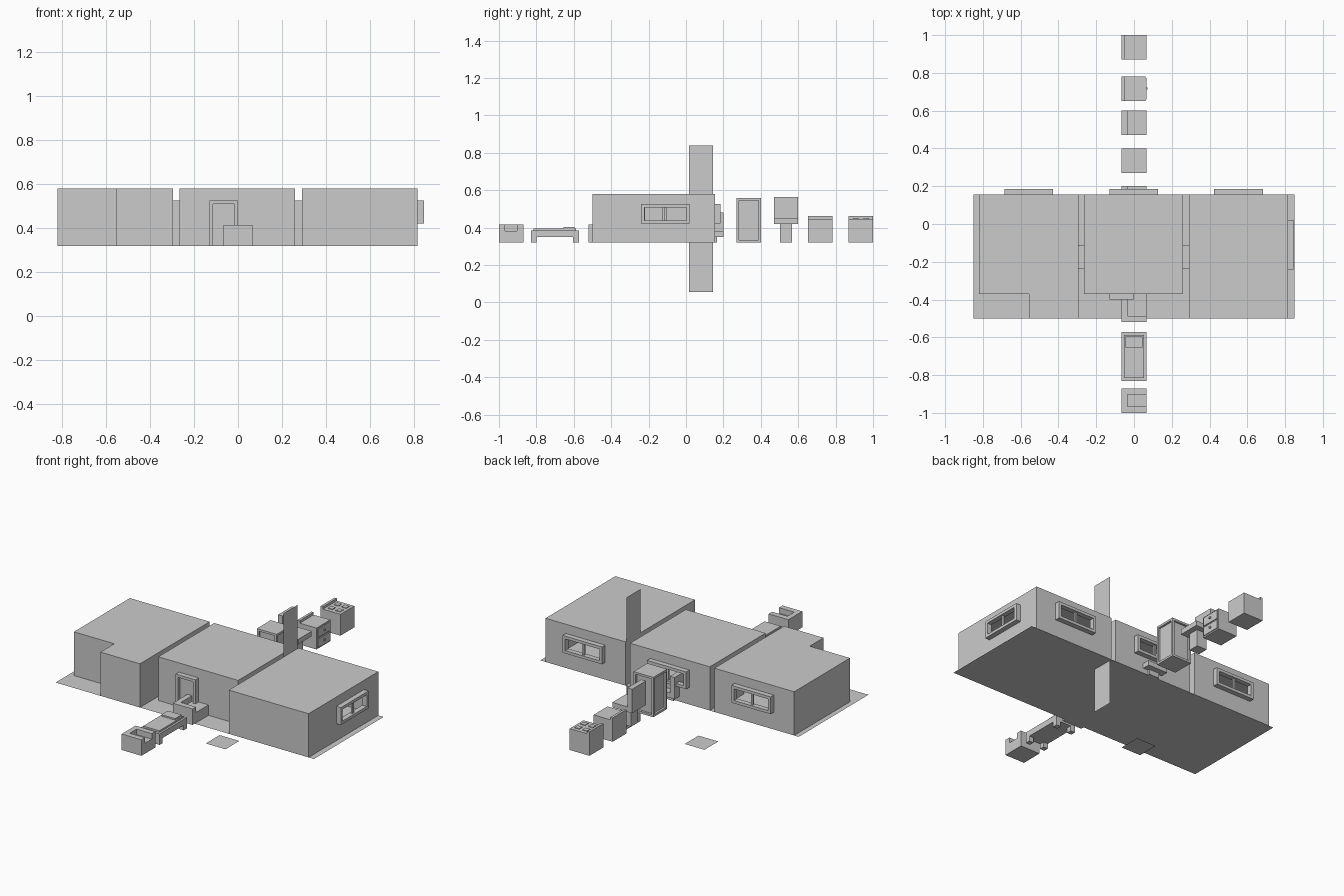
import bpy, bmesh
from mathutils import Vector

if "Cube" in bpy.data.objects:
    bpy.data.objects.remove(bpy.data.objects["Cube"])

B = 0.32      # floor level
TOP = 0.58    # ceiling level


def finish(name, bm):
    me = bpy.data.meshes.new(name)
    bm.to_mesh(me)
    bm.free()
    ob = bpy.data.objects.new(name, me)
    bpy.context.collection.objects.link(ob)
    return ob


def add_box(bm, x0, x1, y0, y1, z0, z1):
    v = [bm.verts.new((x, y, z)) for z in (z0, z1)
         for x, y in ((x0, y0), (x1, y0), (x1, y1), (x0, y1))]
    for f in ((3, 2, 1, 0), (4, 5, 6, 7), (0, 1, 5, 4),
              (1, 2, 6, 5), (2, 3, 7, 6), (3, 0, 4, 7)):
        bm.faces.new([v[i] for i in f])


def boxes(name, *parts):
    bm = bmesh.new()
    for p in parts:
        add_box(bm, *p)
    return finish(name, bm)


def sheet(name, *pts):
    bm = bmesh.new()
    bm.faces.new([bm.verts.new(p) for p in pts])
    return finish(name, bm)


def room(name, outline, holes):
    """Thin shell: outline runs counter-clockwise, holes = {wall: (u0, u1, z0, z1)}"""
    bm = bmesh.new()
    n = len(outline)
    for i in range(n):
        a, b = Vector(outline[i]), Vector(outline[(i + 1) % n])
        length = (b - a).length
        d = (b - a) / length
        us, zs = [0, length], [B, TOP]
        h = holes.get(i)
        if h:
            us, zs = sorted({0, length, h[0], h[1]}), sorted({B, TOP, h[2], h[3]})
        for u0, u1 in zip(us, us[1:]):
            for z0, z1 in zip(zs, zs[1:]):
                if h and u0 == h[0] and z0 == h[2]:
                    continue
                bm.faces.new([bm.verts.new((*(a + d * u), z)) for u, z in
                              ((u0, z0), (u1, z0), (u1, z1), (u0, z1))])
    bm.faces.new([bm.verts.new((*p, TOP)) for p in outline])
    bmesh.ops.remove_doubles(bm, verts=bm.verts, dist=1e-5)
    return finish(name, bm)


def frame(name, axis, c, w, depth0, z0, z1, rim, mullion=False):
    """Frame filling the wall thickness; axis is the direction of its width"""
    a, b, d0, d1 = c - w / 2, c + w / 2, depth0, depth0 + 0.03
    bars = [(a, a + rim, z0, z1), (b - rim, b, z0, z1), (a + rim, b - rim, z1 - rim, z1)]
    if mullion:
        bars += [(a + rim, b - rim, z0, z0 + rim), (c - 0.006, c + 0.006, z0 + rim, z1 - rim)]
    parts = []
    for i, (u0, u1, p, q) in enumerate(bars):
        e0, e1 = (d0 + 0.01, d1 - 0.01) if i == 4 else (d0, d1)
        parts.append((u0, u1, e0, e1, p, q) if axis == 'x' else (e0, e1, u0, u1, p, q))
    return boxes(name, *parts)


# Floor and loose panels
sheet("ground_floor", (-.85, -.5, B), (.85, -.5, B), (.85, .155, B), (-.85, .155, B))
sheet("small_tile", (-.135, -.11, 0), (-.005, -.11, 0), (-.005, .02, 0), (-.135, .02, 0))
sheet("tall_panel", (.29, .015, .055), (.29, .145, .055), (.29, .145, .84), (.29, .015, .84))

# Rooms
WZ, DZ = (.422, .525), (B, .525)
room("left_room", [(-.82, -.37), (-.555, -.37), (-.555, -.5), (-.295, -.5), (-.295, .155), (-.82, .155)],
     {3: (.265, .39, *DZ), 4: (.135, .39, *WZ)})
room("middle_room", [(-.265, -.37), (.26, -.37), (.26, .155), (-.265, .155)],
     {0: (.135, .265, *DZ), 1: (.135, .26, *DZ), 2: (.135, .39, *WZ), 3: (.265, .39, *DZ)})
room("right_room", [(.29, -.5), (.815, -.5), (.815, .155), (.29, .155)],
     {1: (.26, .52, *WZ), 2: (.135, .39, *WZ), 3: (.265, .39, *DZ)})

# Windows and doors
for side, x in (("left", -.557), ("middle", -.002), ("right", .553)):
    frame("back_window_" + side, 'x', x, .258, .155, *WZ, .017, True)
frame("side_window", 'y', -.11, .26, .815, *WZ, .017, True)
frame("front_door_frame", 'x', -.065, .13, -.4, *DZ, .016)
boxes("front_door", (-.114, -.016, -.382, -.372, B, .509))
for side, x in (("left", -.295), ("right", .26)):
    frame("inner_door_frame_" + side, 'y', -.1725, .125, x, *DZ, .016)

# Seats with arms, facing +x
H = .065
for name, y0, y1 in (("armchair", -1, -.87), ("sofa", -.52, -.26)):
    boxes(name, (-H, -.035, y0, y1, B, .415), (-.035, H, y0, y0 + .033, B, .415),
          (-.035, H, y1 - .033, y1, B, .415), (-.035, H, y0 + .033, y1 - .033, B, .382))

# Bed
boxes("bed_frame", (-H, H, -.83, -.573, .35, .385))
boxes("bed_legs", *[(x, x + .03, y, y + .03, B, .35) for x in (-H, H - .03) for y in (-.83, -.603)])
boxes("mattress", (-.053, .053, -.815, -.588, .385, .395))
boxes("pillow", (-.045, .045, -.655, -.595, .395, .404))

# Table inside the middle room
boxes("table_top", (-H, H, -.19, -.06, .4, .42))
boxes("table_legs", *[(x, x + .02, y, y + .02, B, .4) for x in (-H, H - .02) for y in (-.19, -.08)])

# Chair and taller seat on pedestals
for name, y, z in (("chair", .135, .35), ("high_chair", .535, .42)):
    boxes(name + "_seat", (-H, H, y - H, y + H, z, z + .03))
    boxes(name + "_back", (-H, -.035, y - H, y + H, z + .03, z + (.13 if z < .4 else .143)))
    boxes(name + "_pedestal", (-.035, .032, y - .032, y + .032, B, z))

# Cabin with recessed side panels
bm = bmesh.new()
add_box(bm, -H, H, .27, .4, B, .557)
bm.normal_update()
sides = [f for f in bm.faces if abs(f.normal.z) < .5]
bmesh.ops.inset_individual(bm, faces=sides, thickness=.018, depth=0)
bmesh.ops.inset_individual(bm, faces=sides, thickness=.0005, depth=-.012)
finish("cabin", bm)

# Drawer unit and stove
for name, y0 in (("drawer_unit", .652), ("stove", .87)):
    boxes(name + "_body", (-H, .06, y0, y0 + .13, B, .447))
    boxes(name + "_back_lip", (-H, -.05, y0, y0 + .13, .447, .462))
boxes("drawer_fronts", *[(.06, H, .66, .774, z, z + .052) for z in (.328, .388)])
boxes("drawer_knobs", *[(H, .072, .712, .722, z, z + .01) for z in (.35, .41)])
boxes("stove_front", (.06, H, .87, 1, B, .447))
boxes("stove_burners", *[(x, x + .03, y, y + .03, .447, .451) for x in (-.033, .018) for y in (.892, .948)])
